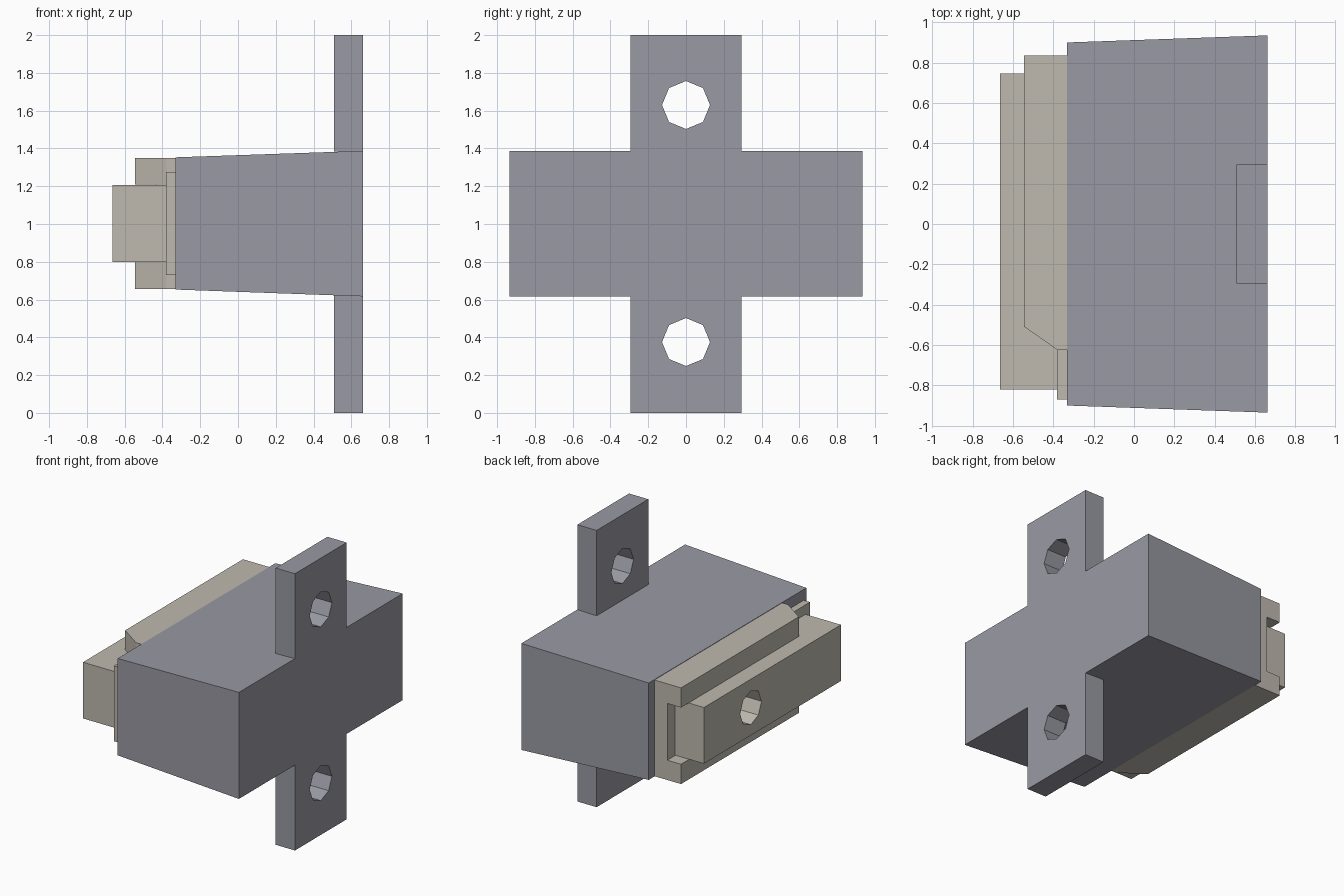
import bpy, bmesh, math
from mathutils import Vector

if "Cube" in bpy.data.objects:
    bpy.data.objects.remove(bpy.data.objects["Cube"])


def material(name, rgb):
    m = bpy.data.materials.new(name)
    m.diffuse_color = (*rgb, 1)
    m.use_nodes = True
    m.node_tree.nodes["Principled BSDF"].inputs["Base Color"].default_value = m.diffuse_color
    return m


GREY = material("slate_grey", (0.32, 0.32, 0.37))
BEIGE = material("warm_grey", (0.52, 0.49, 0.43))


def rect(p0, p1, q0, q1):
    return [(p0, q0), (p1, q0), (p1, q1), (p0, q1)]


def octagon(p, q, r):
    return [(p + r * math.sin(i * math.pi / 4), q + r * math.cos(i * math.pi / 4))
            for i in range(8)]


def prism(axis, loops, a, b):
    """Fill outline (and holes) at a along the axis, extrude to b."""
    bm = bmesh.new()
    place = (lambda p, q: (a, p, q)) if axis == "x" else (lambda p, q: (p, a, q))
    edges = []
    for loop in loops:
        vs = [bm.verts.new(place(p, q)) for p, q in loop]
        edges += [bm.edges.new((vs[i - 1], vs[i])) for i in range(len(vs))]
    bmesh.ops.triangle_fill(bm, edges=edges, use_beauty=True)
    res = bmesh.ops.extrude_face_region(bm, geom=bm.faces[:])
    moved = [g for g in res["geom"] if isinstance(g, bmesh.types.BMVert)]
    step = Vector((b - a, 0, 0)) if axis == "x" else Vector((0, b - a, 0))
    bmesh.ops.translate(bm, verts=moved, vec=step)
    return bm


def finish(name, bm, mat):
    bmesh.ops.recalc_face_normals(bm, faces=bm.faces[:])
    me = bpy.data.meshes.new(name)
    bm.to_mesh(me)
    bm.free()
    me.materials.append(mat)
    ob = bpy.data.objects.new(name, me)
    bpy.context.collection.objects.link(ob)
    return ob


# Tapered housing, wider at the mounting face
bm = prism("x", [rect(-0.935, 0.935, 0.617, 1.387)], 0.662, -0.332)
for v in bm.verts:
    if v.co.x < 0:
        v.co.y *= 0.90 / 0.935
        v.co.z = 1.003 + (v.co.z - 1.002) * 0.35 / 0.385
finish("housing", bm, GREY)

# Mounting tabs with octagonal screw holes
for name, z0, z1, hole in (("upper_tab", 1.383, 2.0, 1.63), ("lower_tab", 0.0, 0.621, 0.375)):
    finish(name, prism("x", [rect(-0.295, 0.295, z0, z1), octagon(0, hole, 0.127)],
                       0.508, 0.662), GREY)

# C-section guide channel, with one end cut at a slant
section = [(-0.325, 0.655), (-0.545, 0.655), (-0.545, 0.798), (-0.435, 0.798),
           (-0.435, 1.208), (-0.545, 1.208), (-0.545, 1.35), (-0.325, 1.35)]
bm = prism("y", [section], -0.625, 0.835)
bmesh.ops.dissolve_limit(bm, angle_limit=0.01, verts=bm.verts[:], edges=bm.edges[:])
cut = bmesh.ops.bisect_plane(bm, geom=bm.verts[:] + bm.edges[:] + bm.faces[:],
                             plane_co=(-0.38, -0.624, 0), plane_no=(-0.115, -0.165, 0),
                             clear_outer=True)
bmesh.ops.holes_fill(bm, edges=[e for e in bm.edges if e.is_boundary], sides=0)
finish("guide_channel", bm, BEIGE)

# Thin end plate beyond the slanted end
finish("end_plate", prism("x", [rect(-0.87, -0.60, 0.73, 1.275)], -0.382, -0.325), BEIGE)

# Sliding bar with a hole in its outer face
finish("slide_bar", prism("x", [rect(-0.82, 0.745, 0.80, 1.206), octagon(0.21, 1.0, 0.122)],
                          -0.665, -0.375), BEIGE)
